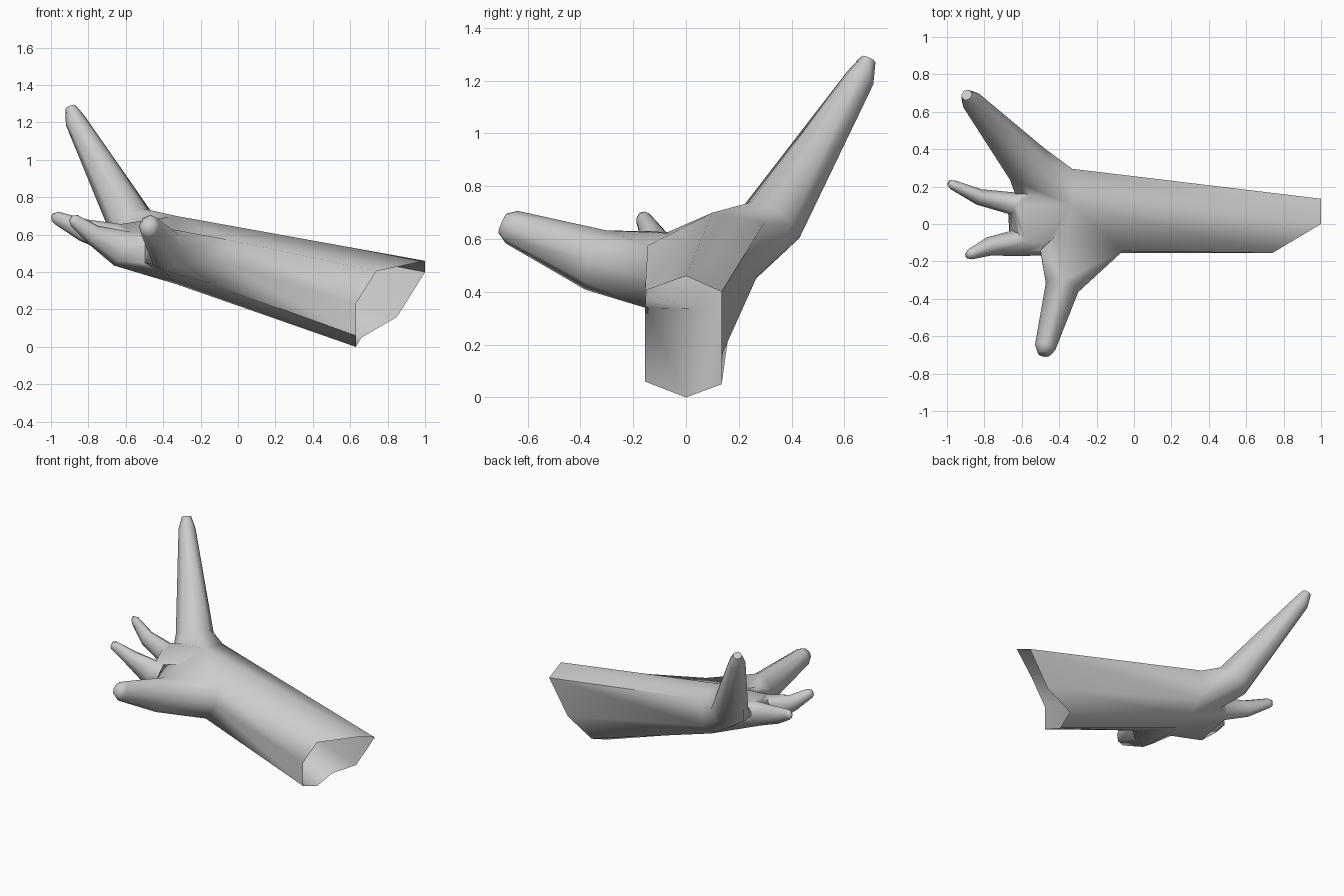
import bpy, bmesh, math
from mathutils import Vector as V

if "Cube" in bpy.data.objects:
    bpy.data.objects.remove(bpy.data.objects["Cube"])


def make(name, bm):
    bmesh.ops.recalc_face_normals(bm, faces=bm.faces[:])
    me = bpy.data.meshes.new(name)
    bm.to_mesh(me)
    bm.free()
    ob = bpy.data.objects.new(name, me)
    bpy.context.collection.objects.link(ob)
    return ob


def loft(name, rings):
    """Closed tube through rings, with fan caps."""
    bm = bmesh.new()
    vs = [[bm.verts.new(p) for p in r] for r in rings]
    n = len(vs[0])
    for a, b in zip(vs, vs[1:]):
        for i in range(n):
            j = (i + 1) % n
            bm.faces.new((a[i], a[j], b[j], b[i]))
    for r in (vs[0], vs[-1]):
        c = bm.verts.new(sum((v.co for v in r), V()) / n)
        for i in range(n):
            bm.faces.new((r[i], r[(i + 1) % n], c))
    return make(name, bm)


def hull(name, points):
    bm = bmesh.new()
    for p in points:
        bm.verts.new(p)
    bmesh.ops.convex_hull(bm, input=bm.verts[:])
    bmesh.ops.delete(bm, geom=[v for v in bm.verts if not v.link_faces], context='VERTS')
    return make(name, bm)


def digit_rings(path, up, n=8):
    """path: (centre, half width, half height); first ring is sunk into the palm."""
    rings = []
    for k, (c, w, h) in enumerate(path):
        a, b = V(path[max(k - 1, 0)][0]), V(path[min(k + 1, len(path) - 1)][0])
        t = (b - a).normalized()
        s = t.cross(V(up)).normalized()
        u = s.cross(t)
        ring = [V(c) + s * w * math.cos(i * math.tau / n) + u * h * math.sin(i * math.tau / n)
                for i in range(n)]
        if k == 0:
            rings.append([V(c) + (p - V(c)) * 0.75 - t * 0.06 for p in ring])
        rings.append(ring)
    return rings


# Arm: slanted open end to wrist
end = [V(p) for p in ((.63, 0, 0), (.63, -.155, .06), (.63, -.155, .23), (.74, -.155, .405),
                      (1, 0, .46), (1, .135, .40), (.85, .135, .16), (.66, .135, .05))]
wrist = [V(p) for p in ((-.33, .05, .335), (-.15, -.155, .34), (-.08, -.155, .45), (-.06, -.145, .575),
                        (-.33, .1, .70), (-.33, .295, .66), (-.33, .27, .46), (-.33, .18, .37))]
arm = loft("hand_and_arm", [end, wrist])

# Four digits
Z = (0, 0, 1)
raised = digit_rings([((-.57, .32, .66), .125, .125), ((-.87, .66, 1.21), .056, .056),
                      ((-.895, .69, 1.28), .03, .03)], Z)
thumb = digit_rings([((-.385, -.34, .52), .09, .12), ((-.475, -.66, .645), .056, .066),
                     ((-.48, -.695, .66), .035, .04)], Z)
finger_a = digit_rings([((-.65, .11, .575), .06, .085), ((-.83, .145, .625), .043, .06),
                        ((-.97, .21, .69), .026, .035), ((-.992, .222, .693), .014, .02)], Z)
finger_b = digit_rings([((-.62, -.1, .525), .072, .1), ((-.775, -.12, .6), .05, .055),
                        ((-.875, -.162, .675), .029, .035), ((-.892, -.17, .685), .016, .02)], Z)
parts = [loft(n, r) for n, r in (("raised_digit", raised), ("side_digit", thumb),
                                 ("finger_a", finger_a), ("finger_b", finger_b))]

# Palm and the flared roots of the two large digits
parts += [
    hull("palm", wrist + finger_a[1] + finger_b[1]),
    hull("raised_root", raised[1] + wrist[4:] + [V((-.62, .12, .56)), V((-.5, .1, .45)), V((-.3, .1, .5))]),
    hull("side_root", thumb[1] + wrist[:4] + [V((-.5, -.15, .45)), V((-.5, -.14, .63)), V((-.35, 0, .62))]),
]

# Merge into one skin
bpy.context.view_layer.objects.active = arm
for p in parts[4:] + parts[:4]:
    m = arm.modifiers.new("union", 'BOOLEAN')
    m.operation, m.solver, m.object = 'UNION', 'EXACT', p
    bpy.ops.object.modifier_apply(modifier=m.name)
for p in parts:
    bpy.data.objects.remove(p)

# Open the arm end, clean up and smooth
bm = bmesh.new()
bm.from_mesh(arm.data)
mid = sum(end, V()) / 8
bmesh.ops.delete(bm, geom=[v for v in bm.verts if (v.co - mid).length < .01], context='VERTS')
bmesh.ops.remove_doubles(bm, verts=bm.verts[:], dist=.004)
bm.to_mesh(arm.data)
bm.free()
arm.select_set(True)
bpy.ops.object.shade_smooth_by_angle(angle=math.radians(70))
